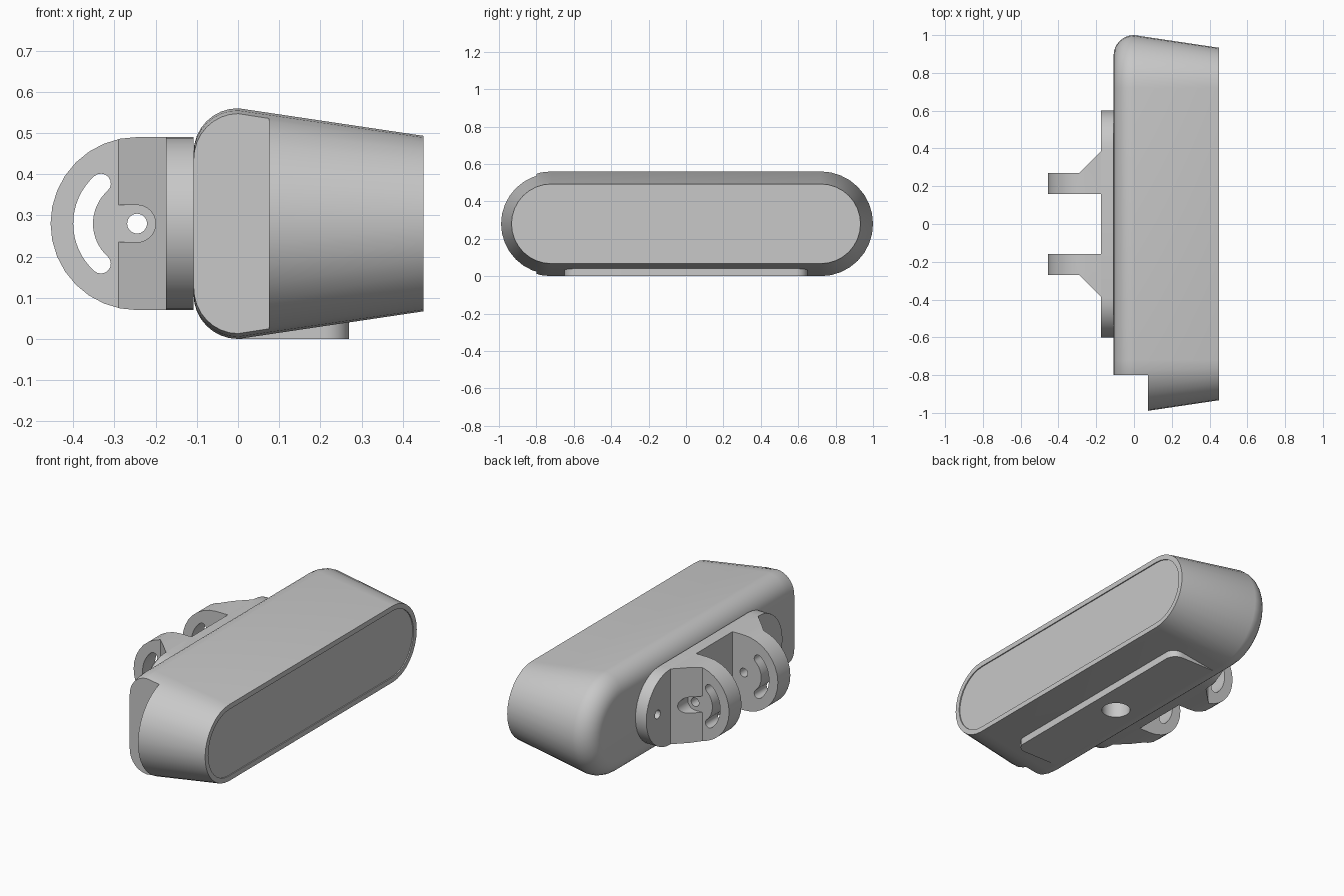
import bpy, bmesh
from math import pi, sin, cos, radians

if "Cube" in bpy.data.objects:
    bpy.data.objects.remove(bpy.data.objects["Cube"])

grey = bpy.data.materials.new("plain_grey")
grey.use_nodes = True
COLOUR = (0.58, 0.58, 0.58, 1)
grey.diffuse_color = COLOUR
grey.node_tree.nodes["Principled BSDF"].inputs["Base Color"].default_value = COLOUR

MID = 0.28       # height of the centre line
BACK = -0.108    # rear face of the housing


def arc(cx, cy, r, a0, a1, n=16):
    """Points on an arc, angles in degrees."""
    angles = [radians(a0 + (a1 - a0) * i / n) for i in range(n + 1)]
    return [(cx + r * cos(a), cy + r * sin(a)) for a in angles]


def stadium(half_len, r):
    c = half_len - r
    return arc(c, MID, r, -90, 90) + arc(-c, MID, r, 90, 270)


def circle(cx, cy, r):
    return arc(cx, cy, r, 0, 360, 32)[:-1]


def loft(name, rings):
    """Closed skin through rings that share one point count."""
    bm = bmesh.new()
    loops = [[bm.verts.new(p) for p in ring] for ring in rings]
    for a, b in zip(loops, loops[1:]):
        for i in range(len(a)):
            j = (i + 1) % len(a)
            bm.faces.new((a[i], a[j], b[j], b[i]))
    bm.faces.new(loops[0])
    bm.faces.new(loops[-1])
    bmesh.ops.recalc_face_normals(bm, faces=bm.faces)
    mesh = bpy.data.meshes.new(name)
    bm.to_mesh(mesh)
    bm.free()
    mesh.materials.append(grey)
    ob = bpy.data.objects.new(name, mesh)
    bpy.context.collection.objects.link(ob)
    return ob


def prism(name, pts, axis, lo, hi):
    """Extrude a flat outline along one axis."""
    place = {"x": lambda u, v, w: (w, u, v),
             "y": lambda u, v, w: (u, w, v),
             "z": lambda u, v, w: (u, v, w)}[axis]
    return loft(name, [[place(u, v, w) for u, v in pts] for w in (lo, hi)])


def boolean(ob, tool, operation="DIFFERENCE"):
    """Apply a boolean and discard its helper."""
    tool.hide_render = True
    mod = ob.modifiers.new("cut", "BOOLEAN")
    mod.operation, mod.object, mod.solver = operation, tool, "EXACT"
    bpy.context.view_layer.objects.active = ob
    bpy.ops.object.modifier_apply(modifier=mod.name)
    bpy.data.objects.remove(tool)


def finish(ob):
    bpy.ops.object.select_all(action="DESELECT")
    ob.select_set(True)
    bpy.context.view_layer.objects.active = ob
    bpy.ops.object.shade_smooth_by_angle(angle=radians(30))


# Housing: rounded back, tapered sides, shallow recessed face panel
R = -BACK
sections = [(-R * cos(a), R * (1 - sin(a))) for a in [i * pi / 16 for i in range(9)]]
sections += [(0.45, 0.067), (0.45, 0.095), (0.444, 0.095)]
housing = loft("housing", [[(x, y, z) for y, z in stadium(1 - d, MID - d)]
                           for x, d in sections])
# Notch across the rear of the front end
notch = [(-0.3, -1.2), (0.075, -1.2), (0.075, -0.8), (-0.3, -0.8)]
boolean(housing, prism("notch_cutter", notch, "z", -0.2, 0.8))

# Foot pad: flat base with two rounded corners
r = 0.06
pad = [(0, -0.65)] + arc(0.27 - r, -0.65 + r, r, -90, 0, 8) \
    + arc(0.27 - r, 0.65 - r, r, 0, 90, 8) + [(0, 0.65)]
foot_pad = prism("foot_pad", pad, "z", 0, 0.07)

# Screw socket under the housing
for part in (housing, foot_pad):
    boolean(part, prism("socket_cutter", circle(0.125, 0, 0.075), "z", -0.1, 0.15))

# Mounting plate with a screw hole at each end
mount_plate = prism("mount_plate", stadium(0.6, 0.21), "x", -0.175, BACK)
for y in (-0.5, 0.5):
    boolean(mount_plate, prism("hole_cutter", circle(y, MID, 0.024), "x", -0.3, BACK + 0.001))

# Hinge arms: gusseted plan cut to a round-ended side outline
PIVOT = -0.245
plan = [(-0.455, 0.16), (-0.455, 0.27), (-0.29, 0.27), (-0.175, 0.385),
        (-0.12, 0.385), (-0.12, 0.16)]
side = arc(PIVOT, MID, 0.21, 90, 270) + [(-0.11, MID - 0.21), (-0.11, MID + 0.21)]
slot = arc(PIVOT, MID, 0.155, 132, 228) \
    + arc(PIVOT + 0.131 * cos(radians(228)), MID + 0.131 * sin(radians(228)), 0.024, 228, 408, 8)[1:-1] \
    + arc(PIVOT, MID, 0.107, 228, 132) \
    + arc(PIVOT + 0.131 * cos(radians(132)), MID + 0.131 * sin(radians(132)), 0.024, -48, 132, 8)[1:-1]
# Screw-head pocket, open toward the arm tip
pocket = arc(PIVOT, MID, 0.045, -90, 90) + [(-0.35, MID + 0.045), (-0.35, MID - 0.045)]

arms = []
for label, s in (("back", 1), ("front", -1)):
    arm = prism(label + "_hinge_arm", [(x, y * s) for x, y in plan], "z", 0, 0.6)
    boolean(arm, prism("side_shape", side, "y", -0.5, 0.5), "INTERSECT")
    boolean(arm, prism("slot_cutter", slot, "y", s * 0.1, s * 0.5))
    boolean(arm, prism("pivot_cutter", circle(PIVOT, MID, 0.024), "y", s * 0.1, s * 0.5))
    boolean(arm, prism("pocket_cutter", pocket, "y", s * 0.2702, s * 0.5))
    arms.append(arm)

for ob in [housing, foot_pad, mount_plate] + arms:
    finish(ob)
